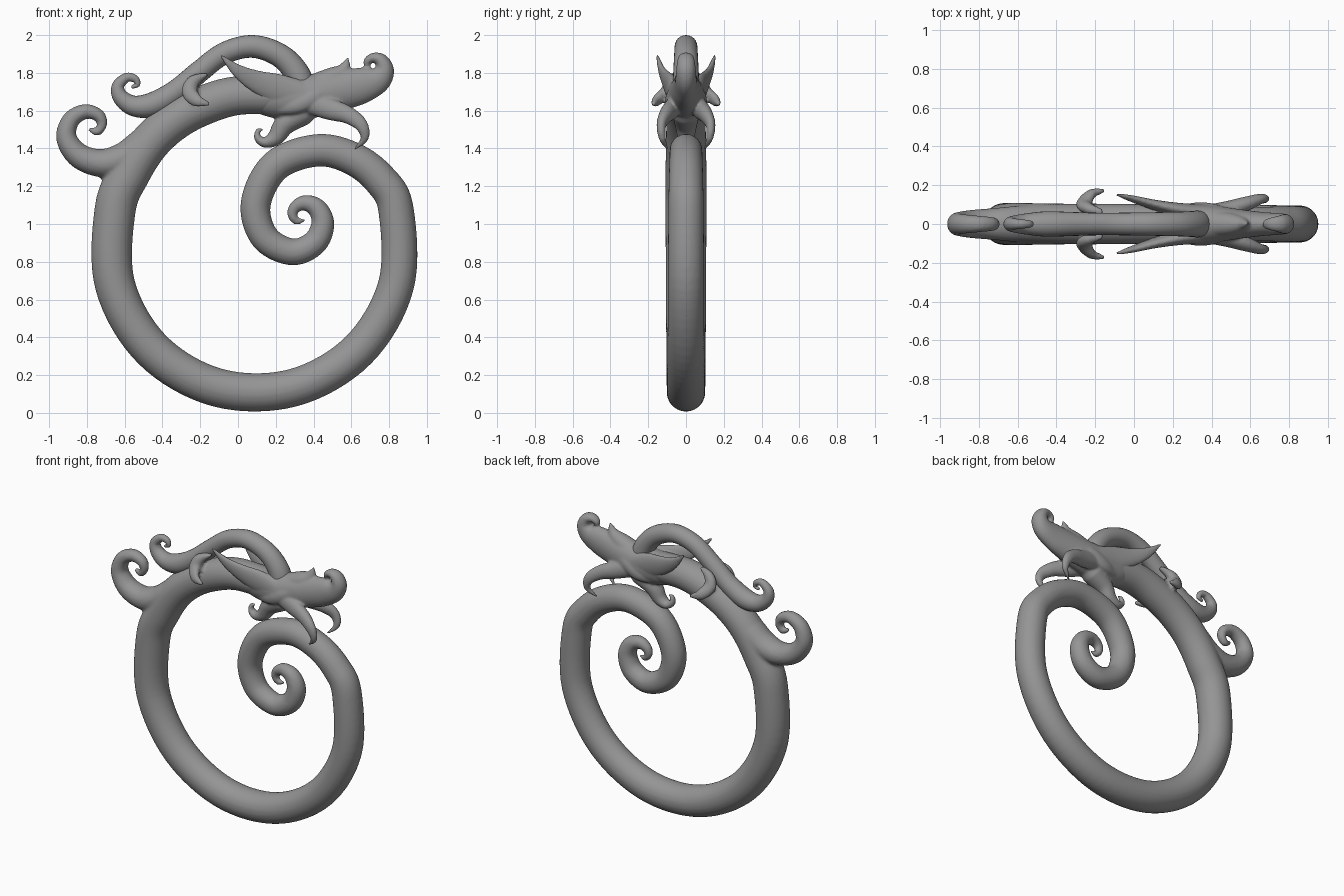
import bpy, bmesh, math
from mathutils import Vector

grey = bpy.data.materials.new("dark_grey")
grey.diffuse_color = (0.3, 0.3, 0.3, 1)


def spline(pts, sub):
    """Catmull-Rom samples through tuples of five numbers."""
    p = [Vector(q) for q in pts]
    p = [p[0] * 2 - p[1]] + p + [p[-1] * 2 - p[-2]]
    out = []
    for i in range(1, len(p) - 2):
        a, b, c, d = p[i - 1:i + 3]
        for s in range(sub):
            t = s / sub
            out.append(0.5 * (2 * b + (c - a) * t + (2 * a - 5 * b + 4 * c - d) * t * t
                              + (3 * b - a - 3 * c + d) * t ** 3))
    return out + [p[-2]]


def tube(name, pts, sub=8, sides=24, mirror=False):
    """Tapered tube with rounded ends; points are (x, y, z, in-plane radius, y radius)."""
    rows = spline(pts, sub)
    pos = [Vector(r[:3]) for r in rows]
    last = len(rows) - 1
    tang = [(pos[min(i + 1, last)] - pos[max(i - 1, 0)]).normalized() for i in range(last + 1)]
    rad = [(max(r[3], .002), max(r[4], .002)) for r in rows]
    caps = []
    for k, sign in ((0, -1), (last, 1)):
        reach = min(rad[k]) * sign
        caps.append([(pos[k] + tang[k] * reach * math.sin(a), tang[k],
                      rad[k][0] * math.cos(a), rad[k][1] * math.cos(a)) for a in (.5, 1.0, 1.4)])
    line = caps[0][::-1] + [(pos[i], tang[i], *rad[i]) for i in range(last + 1)] + caps[1]
    bm = bmesh.new()
    rings = []
    for c, t, r, ry in line:
        n = t.cross(Vector((0, 1, 0))).normalized()
        b = n.cross(t).normalized()
        angles = [2 * math.pi * k / sides for k in range(sides)]
        rings.append([bm.verts.new(c + n * r * math.cos(a) + b * ry * math.sin(a))
                      for a in angles])
    for a, b in zip(rings, rings[1:]):
        for k in range(sides):
            j = (k + 1) % sides
            bm.faces.new((a[k], a[j], b[j], b[k]))
    bm.faces.new(rings[0][::-1])
    bm.faces.new(rings[-1])
    bmesh.ops.recalc_face_normals(bm, faces=bm.faces)
    me = bpy.data.meshes.new(name)
    bm.to_mesh(me)
    bm.free()
    me.materials.append(grey)
    for f in me.polygons:
        f.use_smooth = True
    ob = bpy.data.objects.new(name, me)
    bpy.context.collection.objects.link(ob)
    if mirror:
        m = ob.modifiers.new("mirror", 'MIRROR')
        m.use_axis = (False, True, False)
        m.use_mirror_merge = False
    return ob


def blend(parts, voxel, smooth):
    """Fuse overlapping parts into one softly blended surface."""
    bpy.ops.object.select_all(action='DESELECT')
    for ob in parts:
        ob.select_set(True)
    bpy.context.view_layer.objects.active = parts[0]
    bpy.ops.object.convert(target='MESH')
    bpy.ops.object.join()
    m = parts[0].modifiers.new("fuse", 'REMESH')
    m.mode = 'VOXEL'
    m.voxel_size = voxel
    m.use_smooth_shade = True
    s = parts[0].modifiers.new("soften", 'SMOOTH')
    s.iterations = smooth


def flat(pts, k=1.0):
    """Points (x, z, r) in the y = 0 plane."""
    return [(x, 0, z, r, r * k) for x, z, r in pts]


# Coiled body: neck, big ring, then the inner spiral tail
ring = [(0.093 + 0.77 * math.cos(math.radians(a)), 0.875 + 0.768 * math.sin(math.radians(a)),
         0.109 - 0.015 * (a - 165) / 210) for a in range(165, 376, 30)]
neck = [(0.2, 1.68, .1), (0.0, 1.68, .103), (-0.16, 1.637, .105), (-0.32, 1.557, .105),
        (-0.46, 1.437, .106), (-0.572, 1.27, .109)]
tail = [(0.757, 1.23, .091), (0.61, 1.345, .088), (0.42, 1.39, .086), (0.2, 1.31, .084),
        (0.094, 1.11, .08), (0.14, 0.93, .076), (0.285, .852, .071), (0.405, .9, .067),
        (0.449, 1.0, .061), (0.42, 1.082, .052), (0.355, 1.112, .042), (0.3, 1.087, .032),
        (0.288, 1.045, .026), (0.312, 1.015, .02), (0.345, 1.02, .011)]
body = tube("coiled_body", flat(neck + ring + tail), 8, 32)

# Curl branching from the back of the body
back_curl = tube("back_curl", flat([
    (-0.5, 1.42, .09), (-0.6, 1.35, .085), (-0.72, 1.322, .075), (-0.84, 1.36, .066),
    (-0.908, 1.455, .055), (-0.885, 1.55, .047), (-0.81, 1.595, .04), (-0.74, 1.576, .034),
    (-0.72, 1.528, .028), (-0.745, 1.488, .022), (-0.778, 1.5, .015)], 1.1))

# Crescent fins beside the neck
fins = tube("neck_fins", [(-0.17, .06, 1.79, .012, .02), (-0.235, .08, 1.755, .035, .03),
                          (-0.257, .105, 1.7, .042, .032), (-0.22, .155, 1.655, .035, .024),
                          (-0.16, .172, 1.637, .012, .014)], mirror=True)
blend([body, back_curl, fins], 0.011, 4)

# Head sweeping into the upturned snout
head = tube("head", [(0.1, 0, 1.68, .09, .09), (0.2, 0, 1.67, .11, .1),
                     (0.32, 0, 1.67, .118, .105), (0.44, 0, 1.685, .113, .092),
                     (0.56, 0, 1.71, .105, .074), (0.66, 0, 1.735, .095, .062),
                     (0.74, 0, 1.765, .073, .056), (0.775, 0, 1.815, .052, .052),
                     (0.757, 0, 1.866, .037, .046), (0.715, 0, 1.88, .026, .036),
                     (0.683, 0, 1.858, .02, .025), (0.692, 0, 1.825, .012, .013)], 8, 32)

# Pointed brow spike on the nose bridge
spike = tube("brow_spike", [(0.42, 0, 1.74, .06, .065), (0.5, 0, 1.77, .06, .058),
                            (0.555, 0, 1.81, .042, .037), (0.582, 0, 1.875, .008, .008)])

# Swept-back ears
ears = tube("ears", [(0.36, .055, 1.68, .07, .045), (0.22, .075, 1.715, .078, .035),
                     (0.1, .1, 1.755, .06, .026), (0.0, .128, 1.81, .036, .018),
                     (-0.088, .152, 1.889, .008, .008)], mirror=True)

# Drooping whiskers from the upper lip
whiskers = tube("whiskers", [(0.36, .05, 1.65, .06, .045), (0.48, .075, 1.61, .058, .043),
                             (0.58, .105, 1.578, .047, .037), (0.652, .13, 1.525, .036, .026),
                             (0.67, .125, 1.455, .022, .019), (0.62, .1, 1.398, .007, .007)],
                mirror=True)

# Cheek ridges
cheeks = tube("cheeks", [(0.22, .06, 1.62, .04, .025), (0.31, .08, 1.63, .045, .03),
                         (0.4, .078, 1.67, .045, .028), (0.5, .05, 1.72, .04, .02)], mirror=True)

# Chin beard curling backwards
beard = tube("beard", [(0.34, 0, 1.59, .07, .075), (0.25, 0, 1.53, .058, .06),
                       (0.2, 0, 1.46, .045, .045), (0.145, 0, 1.432, .029, .037),
                       (0.105, 0, 1.455, .02, .027), (0.105, 0, 1.495, .012, .016),
                       (0.13, 0, 1.5, .007, .008)])
blend([head, spike, ears, whiskers, cheeks, beard], 0.008, 5)

# Arched crest from the head, ending in a curl behind the neck
tube("crest", flat([(0.34, 1.68, .072), (0.315, 1.79, .068), (0.225, 1.89, .063),
                    (0.08, 1.94, .06), (-0.07, 1.905, .058), (-0.2, 1.81, .058),
                    (-0.33, 1.7, .062), (-0.45, 1.633, .065), (-0.55, 1.625, .055),
                    (-0.62, 1.67, .043), (-0.635, 1.73, .033), (-0.59, 1.775, .025),
                    (-0.545, 1.768, .02), (-0.533, 1.74, .015), (-0.555, 1.727, .01)]))
